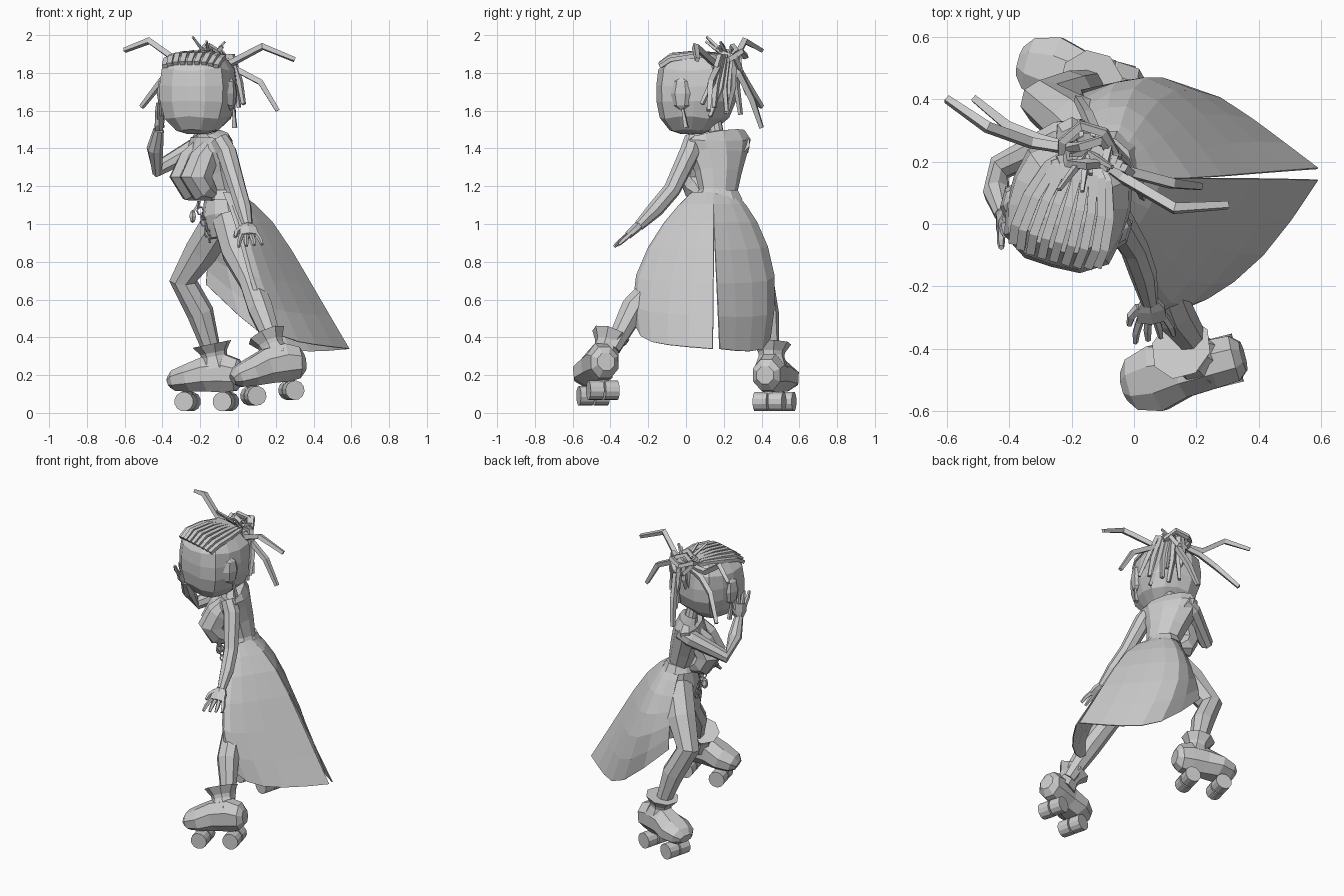
import bpy, bmesh, math, random
from mathutils import Vector, Matrix

if "Cube" in bpy.data.objects:
    bpy.data.objects.remove(bpy.data.objects["Cube"], do_unlink=True)
random.seed(4)

clay = bpy.data.materials.new("plain_grey")
clay.use_nodes = True
clay.diffuse_color = (0.6, 0.6, 0.6, 1)
clay.node_tree.nodes["Principled BSDF"].inputs["Base Color"].default_value = clay.diffuse_color


def finish(name, bm, matrix=None):
    bmesh.ops.recalc_face_normals(bm, faces=bm.faces)
    if matrix:
        bm.transform(matrix)
    mesh = bpy.data.meshes.new(name)
    bm.to_mesh(mesh)
    bm.free()
    mesh.materials.append(clay)
    obj = bpy.data.objects.new(name, mesh)
    bpy.context.collection.objects.link(obj)
    return obj


def tube(name, points, radii, sides=8, ref=(0, 1, 0), matrix=None, closed=False):
    """Loft elliptical rings along a path; a radius may be (across, thick)."""
    points = [Vector(p) for p in points]
    count = len(points)
    if not isinstance(radii, list):
        radii = [radii] * count
    bm, rings, side = bmesh.new(), [], None
    for i, p in enumerate(points):
        after = points[(i + 1) % count] if closed else points[min(i + 1, count - 1)]
        before = points[i - 1] if closed else points[max(i - 1, 0)]
        tangent = (after - before).normalized()
        guide = side if side else Vector(ref)
        side = (guide - tangent * guide.dot(tangent)).normalized()
        thick = tangent.cross(side)
        a, b = radii[i] if isinstance(radii[i], tuple) else (radii[i], radii[i])
        ring = []
        for k in range(sides):
            angle = math.tau * (k + 0.5) / sides
            ring.append(bm.verts.new(p + side * a * math.cos(angle) + thick * b * math.sin(angle)))
        rings.append(ring)
    pairs = list(zip(rings, rings[1:]))
    if closed:
        pairs.append((rings[-1], rings[0]))
    else:
        bm.faces.new(rings[0])
        bm.faces.new(rings[-1])
    for low, high in pairs:
        for k in range(sides):
            n = (k + 1) % sides
            bm.faces.new((low[k], low[n], high[n], high[k]))
    return finish(name, bm, matrix)


def ball(name, centre, scale, segments=8, rings=6, matrix=None):
    bm = bmesh.new()
    bmesh.ops.create_uvsphere(bm, u_segments=segments, v_segments=rings, radius=1)
    bm.transform(Matrix.Translation(centre) @ Matrix.Diagonal((*scale, 1)))
    return finish(name, bm, matrix)


# Torso, neck and bust: the chest is turned between -x and -y
shoulder_line = Vector((-.45, .89, 0))
torso = [(-.06, .15, .93, .09, .1), (-.07, .16, 1.05, .12, .13), (-.09, .17, 1.17, .085, .105),
         (-.12, .17, 1.27, .1, .13), (-.15, .165, 1.38, .11, .17), (-.14, .17, 1.45, .085, .19),
         (-.14, .17, 1.475, .06, .16), (-.15, .16, 1.485, .04, .04), (-.16, .15, 1.56, .035, .035)]
tube("torso", [r[:3] for r in torso], [(r[4], r[3]) for r in torso], 10, ref=shoulder_line)
for label, side in (("left", -1), ("right", 1)):
    bust = Vector((-.25, .1, 1.25)) + shoulder_line * side * .06
    tube(label + "_bust", [bust + Vector((.09, .04, .18)), bust + Vector((.04, .02, .09)), bust,
         bust + Vector((.04, .02, -.07)), bust + Vector((.1, .04, -.1))], [.04, .08, .09, .075, .03], 8)
tube("waistband", [(-.09, .17, 1.13), (-.09, .17, 1.18)], [(.135, .115), (.11, .09)], 10)

# Legs
tube("left_leg", [(-.04, .1, 1.02), (.0, .0, .85), (.07, -.15, .69), (.12, -.28, .55), (.2, -.39, .34)],
     [.1, .09, .065, .07, .045])
tube("right_leg", [(-.09, .22, 1.02), (-.19, .32, .86), (-.29, .39, .7), (-.2, .42, .53), (-.13, .45, .3)],
     [.1, .095, .075, .072, .045])


# Roller boots, modelled pointing to -x
def skate(label, origin, yaw, pitch, lean):
    place = Matrix.Translation(origin) @ Matrix.Rotation(yaw, 4, 'Z') @ Matrix.Rotation(pitch, 4, 'Y')
    shoe = [(-.2, .16, .05, .03), (-.17, .17, .09, .06), (-.09, .185, .115, .08), (0, .205, .09, .1),
            (.1, .21, .085, .11), (.17, .2, .08, .09), (.2, .2, .05, .05)]
    tube(label + "_boot", [(x, 0, z) for x, z, w, h in shoe], [(w, h) for x, z, w, h in shoe], 8, matrix=place)
    shaft = [(.24, .09), (.3, .068), (.32, .072), (.365, .105)]
    tube(label + "_cuff", [(.06 - (z - .24) * .2, lean * (z - .2), z) for z, r in shaft],
         [r for z, r in shaft], 8, matrix=place)
    for axle, x in (("front", -.1), ("rear", .11)):
        tube(f"{label}_{axle}_truck", [(x, 0, .05), (x, 0, .14)], .03, 4, matrix=place)
        for side, y in (("inner", -.042), ("outer", .042)):
            tube(f"{label}_{axle}_{side}_wheel", [(x, y - .037, .06), (x, y + .037, .06)], .052, 12,
                 ref=(1, 0, 0), matrix=place)


skate("left", (.185, -.465, .045), .25, -.14, .45)
skate("right", (-.17, .47, 0), -.26, 0, -.05)


# Split coat skirt: two panels stretched between slit, side and front rails
def panel(name, rails):
    bm = bmesh.new()
    grid = [[bm.verts.new(p) for p in rail] for rail in rails]
    for a, b in zip(grid, grid[1:]):
        for i in range(len(a) - 1):
            bm.faces.new((a[i], a[i + 1], b[i + 1], b[i]))
    obj = finish(name, bm)
    rounding = obj.modifiers.new("rounding", 'SUBSURF')
    rounding.levels = rounding.render_levels = 1
    rounding.boundary_smooth = 'PRESERVE_CORNERS'
    cloth = obj.modifiers.new("cloth", 'SOLIDIFY')
    cloth.thickness = .006


def slit(y):
    return [(0, .145, 1.17), (.18, .145, 1.05), (.39, y, .68), (.59, y * 2 - .15, .34)]


panel("left_skirt", [
    slit(.145),
    [(-.01, .08, 1.17), (.11, .02, 1.05), (.26, -.09, .69), (.42, -.12, .36)],
    [(-.05, .02, 1.17), (.02, -.12, 1.05), (.09, -.35, .7), (.22, -.26, .39)],
    [(-.08, .04, 1.17), (-.02, -.1, 1.03), (.05, -.27, .74), (.12, -.28, .52)]])
panel("right_skirt", [
    slit(.165),
    [(-.01, .21, 1.17), (.09, .27, 1.05), (.22, .38, .69), (.38, .34, .32)],
    [(-.05, .27, 1.17), (-.03, .41, 1.05), (.02, .55, .71), (.18, .48, .34)],
    [(-.14, .26, 1.17), (-.14, .35, 1.0), (-.16, .41, .83), (-.17, .43, .68)]])


# Arms and hands
def hand(label, wrist, along, across):
    wrist, along, across = Vector(wrist), Vector(along).normalized(), Vector(across).normalized()
    knuckles = wrist + along * .085
    tube(label + "_palm", [wrist, wrist + along * .035, knuckles], [(.03, .024), (.052, .024), (.055, .02)],
         6, ref=across)
    for i, finger in enumerate(("index", "middle", "ring", "little")):
        spread = across * (i - 1.5)
        start = knuckles + spread * .026 - along * .01
        tube(f"{label}_{finger}_finger", [start, start + along * .05 + spread * .012,
             start + along * .09 + spread * .016], [.014, .013, .009], 5)
    start = wrist + along * .02 - across * .035
    tube(label + "_thumb", [start, start + along * .03 - across * .03, start + along * .065 - across * .04],
         [.017, .015, .01], 5)


tube("left_arm", [(-.1, .04, 1.45), (-.06, .02, 1.38), (.0, -.075, 1.18), (.03, -.16, 1.08), (.05, -.25, .99)],
     [.05, .055, .046, .044, .028])
hand("left", (.05, -.245, .995), (.08, -.62, -.55), (1, .2, .1))
tube("right_arm", [(-.16, .29, 1.43), (-.23, .28, 1.4), (-.43, .18, 1.29), (-.44, .1, 1.4), (-.42, .03, 1.5)],
     [.05, .055, .043, .044, .028], ref=(0, 0, 1))
hand("right", (-.42, .03, 1.5), (.08, -.3, 1), (-.3, -1, -.3))

# Head: a rounded block turned toward -y, narrowing and shifting forward at the chin
turn = Matrix.Translation((-.21, .055, 1.69)) @ Matrix.Rotation(-.27, 4, 'Z')
half = Vector((.195, .2, .215))


def on_head(direction, lift=1.0):
    d = Vector(direction)
    d /= sum(abs(c) ** 3.4 for c in d) ** (1 / 3.4)
    drop = max(0, -d.z) ** 2
    jaw = 1 - .25 * drop
    return Vector((d.x * half.x * jaw, d.y * half.y * jaw - .03 * drop, d.z * half.z)) * lift


bm = bmesh.new()
bmesh.ops.create_uvsphere(bm, u_segments=14, v_segments=9, radius=1)
for v in bm.verts:
    v.co = on_head(v.co)
finish("head", bm, turn)
for label, side in (("left", 1), ("right", -1)):
    ball(label + "_ear", (side * .185, -.03, .0), (.03, .06, .09), 6, 4, turn)
    tube(label + "_earring", [(side * .2, -.02, -.08), (side * .2, .0, -.18)], [.008, .016], 4, matrix=turn)

# Swept-back braids over the crown
for i in range(9):
    x = (i - 4) / 4.4
    path = [(x, -1, .85), (x, -.6, 1), (x * .85, .0, 1), (x * .6, .6, 1), (x * .3, .9, .9)]
    tube(f"crown_braid_{i}", [on_head(p, 1.01) for p in path], [(.02, .015)] * len(path), 4,
         ref=(1, 0, 0), matrix=turn)

# Knotted bun
bun = Vector((-.15, .23, 1.87))
for i, (radius, tilt) in enumerate(((.09, .2), (.07, .9), (.075, -.7))):
    spin = Matrix.Rotation(tilt, 3, 'X') @ Matrix.Rotation(i, 3, 'Z')
    loop = [bun + spin @ Vector((radius * math.cos(math.tau * k / 7), radius * math.sin(math.tau * k / 7),
            .03 * (k % 2))) for k in range(7)]
    tube(f"bun_loop_{i}", loop, .018, 4, ref=(0, 0, 1), closed=True)
ball("bun_core", bun - Vector((0, .03, .03)), (.06, .06, .05))

# Long flying braids, loose hanging braids and short spikes
flying = [[(-.33, .26, 1.87), (-.47, .31, 1.97), (-.6, .4, 1.92)],
          [(-.3, .27, 1.83), (-.4, .31, 1.76), (-.51, .4, 1.62)],
          [(-.04, .15, 1.85), (.13, .05, 1.94), (.3, .06, 1.87)],
          [(-.03, .17, 1.83), (.12, .13, 1.75), (.21, .12, 1.6)],
          [(-.12, .28, 1.8), (-.15, .35, 1.66), (-.18, .4, 1.51)]]
for i, path in enumerate(flying):
    tube(f"flying_braid_{i}", [bun, *path], [.018, .021, .021, .015], 4, ref=(0, .3, 1))
for i in range(15):
    fan = (i - 7) / 7
    drop = random.uniform(.15, .32)
    out = bun + Vector((fan * .12, .05 - .1 * abs(fan), .02))
    low = bun + Vector((fan * .16, .06 - .15 * abs(fan), -drop * .5))
    tip = bun + Vector((fan * .18, random.uniform(.02, .1) - .18 * abs(fan), -drop))
    tube(f"hanging_braid_{i}", [bun, out, low, tip], [.016, .018, .018, .013], 4)
spikes = [Vector((-.09, -.12, .12))]
for i in range(6):
    spikes.append(Vector((random.uniform(-.12, .1), random.uniform(-.14, .02), random.uniform(.05, .1))))
for i, reach in enumerate(spikes):
    tube(f"spike_{i}", [bun, bun + reach], [.016, .008], 4)

# Chain and charm hanging from the waistband
for i in range(7):
    centre = Vector((-.21 + .01 * i, .1, 1.1 - .03 * i))
    link = [centre + Vector((.012 * math.cos(math.tau * k / 6) * (i % 2 + .4),
            .012 * math.cos(math.tau * k / 6), .022 * math.sin(math.tau * k / 6))) for k in range(6)]
    tube(f"chain_link_{i}", link, .005, 4, ref=(1, .2, .1), closed=True)
ball("charm", (-.24, .14, 1.04), (.02, .025, .035), 6, 4)
tube("charm_strap", [(-.2, .14, 1.12), (-.24, .14, 1.06)], .008, 4)
